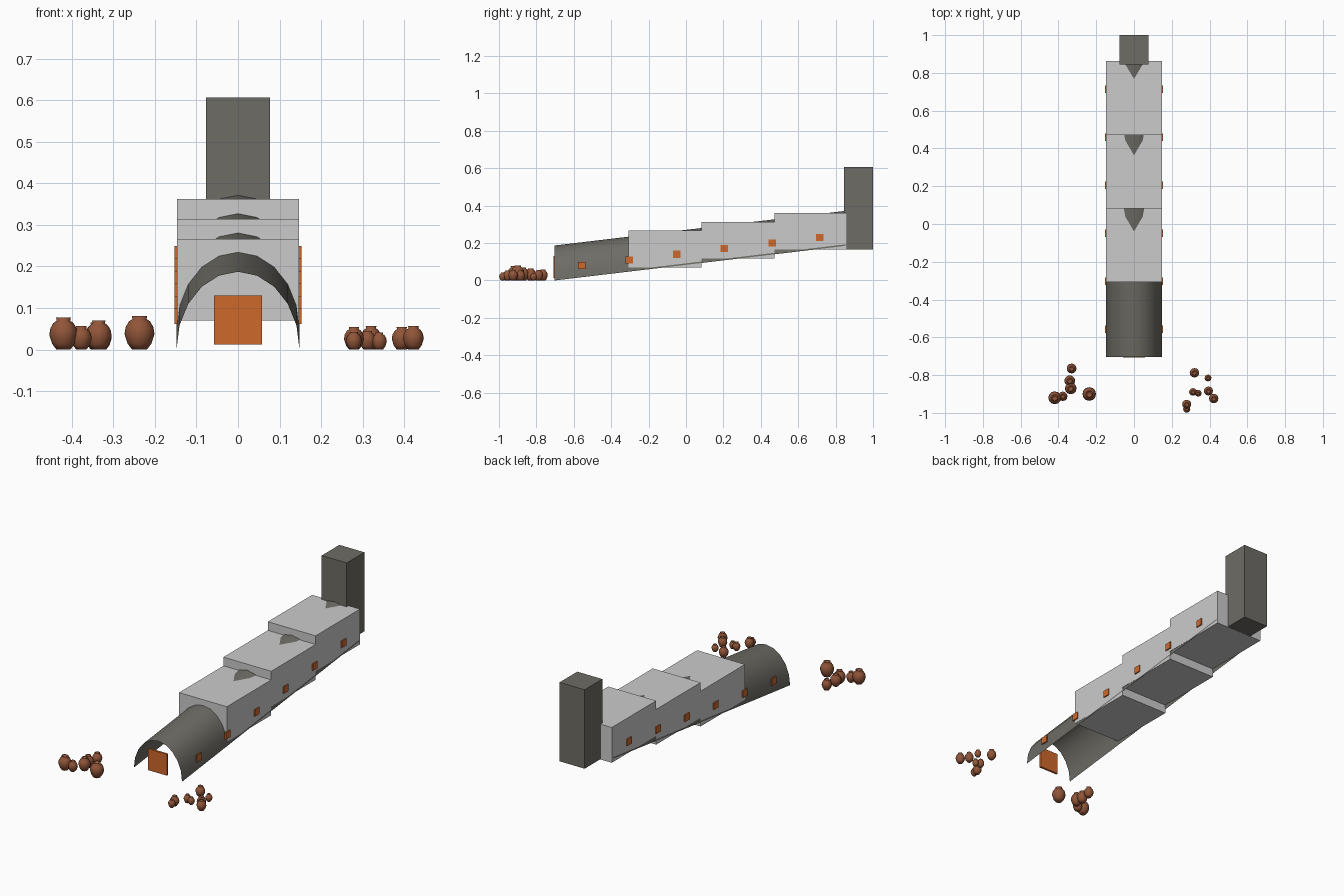
import bpy, bmesh, math

if "Cube" in bpy.data.objects:
    bpy.data.objects.remove(bpy.data.objects["Cube"], do_unlink=True)


def material(name, rgb):
    mat = bpy.data.materials.new(name)
    mat.use_nodes = True
    mat.diffuse_color = (*rgb, 1)
    bsdf = next(n for n in mat.node_tree.nodes if n.type == 'BSDF_PRINCIPLED')
    bsdf.inputs["Base Color"].default_value = (*rgb, 1)
    return mat


STONE = material("dark stone", (0.155, 0.15, 0.13))
PLASTER = material("pale plaster", (0.6, 0.6, 0.6))
FIRE = material("glowing orange", (0.62, 0.14, 0.025))
CLAY = material("brown clay", (0.28, 0.09, 0.04))


def finish(name, bm, mat, smooth=False):
    mesh = bpy.data.meshes.new(name)
    bmesh.ops.recalc_face_normals(bm, faces=bm.faces)
    for f in bm.faces:
        f.smooth = smooth
    bm.to_mesh(mesh)
    bm.free()
    mesh.materials.append(mat)
    obj = bpy.data.objects.new(name, mesh)
    bpy.context.collection.objects.link(obj)
    return obj


def box(name, x, y, z, mat):
    """Box from (low, high) ranges on each axis."""
    bm = bmesh.new()
    bmesh.ops.create_cube(bm, size=1)
    for v in bm.verts:
        v.co = [r[0] + (c + 0.5) * (r[1] - r[0]) for c, r in zip(v.co, (x, y, z))]
    return finish(name, bm, mat)


# Sloping arched tunnel, an open shell
HALF, SIDES, SLOPE = 0.148, 10, 0.119
START, END = -0.703, 0.852
bm = bmesh.new()
rings = []
for y in (START, END):
    rise = SLOPE * (y - START)
    angles = [math.pi * i / SIDES for i in range(SIDES + 1)]
    rings.append([bm.verts.new((HALF * math.cos(a), y, rise + 0.187 * math.sin(a)))
                  for a in angles])
for i in range(SIDES):
    bm.faces.new((rings[0][i], rings[0][i + 1], rings[1][i + 1], rings[1][i]))
tunnel = finish("arched_tunnel", bm, STONE, True)
# an open sheet needs its outside chosen explicitly
crown = tunnel.data.polygons[SIDES // 2]
if crown.normal.z < 0:
    tunnel.data.flip_normals()

# Stepped chambers
for i in range(3):
    y, z = -0.308 + 0.39 * i, 0.07 + 0.048 * i
    box(f"chamber_{i + 1}", (-0.147, 0.147), (y, y + 0.39), (z, z + 0.196), PLASTER)

# Chimney and fire door
box("chimney", (-0.077, 0.077), (0.845, 1.0), (0.167, 0.606), STONE)
box("fire_door", (-0.058, 0.058), (-0.708, -0.696), (0.012, 0.13), FIRE)

# Side stoke holes, on both walls
for side, label in ((1, "left"), (-1, "right")):
    for i in range(6):
        y, z = -0.558 + 0.2545 * i, 0.08 + 0.03 * i
        x = sorted((side * 0.145, side * 0.153))
        box(f"{label}_stoke_hole_{i + 1}", x, (y - 0.02, y + 0.02),
            (z - 0.019, z + 0.019), FIRE)

# Jars: radius and height fractions, turned about the upright axis
PROFILE = ((0.5, 0), (0.8, 0.18), (1, 0.46), (0.93, 0.66), (0.72, 0.83),
           (0.47, 0.91), (0.52, 1), (0.36, 0.98), (0.32, 0.88))


def jar(name, x, y, radius, height):
    bm = bmesh.new()
    n = 12
    loops = [[bm.verts.new((x + radius * r * math.cos(math.tau * k / n),
                            y + radius * r * math.sin(math.tau * k / n),
                            height * h)) for k in range(n)] for r, h in PROFILE]
    for a, b in zip(loops, loops[1:]):
        for k in range(n):
            m = (k + 1) % n
            bm.faces.new((a[k], a[m], b[m], b[k]))
    bm.faces.new(loops[0][::-1])
    bm.faces.new(loops[-1])
    finish(name, bm, CLAY, True)


# Jar groups: x, y, radius (height follows the radius)
RIGHT_JARS = ((-0.33, -0.765, 0.026), (-0.34, -0.83, 0.029), (-0.335, -0.87, 0.031),
              (-0.42, -0.92, 0.034), (-0.377, -0.912, 0.025), (-0.237, -0.9, 0.036))
LEFT_JARS = ((0.32, -0.788, 0.025), (0.392, -0.815, 0.018), (0.312, -0.889, 0.02),
             (0.34, -0.896, 0.018), (0.394, -0.884, 0.024), (0.422, -0.924, 0.025),
             (0.279, -0.955, 0.024), (0.279, -0.98, 0.019))
for label, group in (("right", RIGHT_JARS), ("left", LEFT_JARS)):
    for i, (x, y, r) in enumerate(group):
        jar(f"{label}_jar_{i + 1}", x, y, r, r * 2.25)
